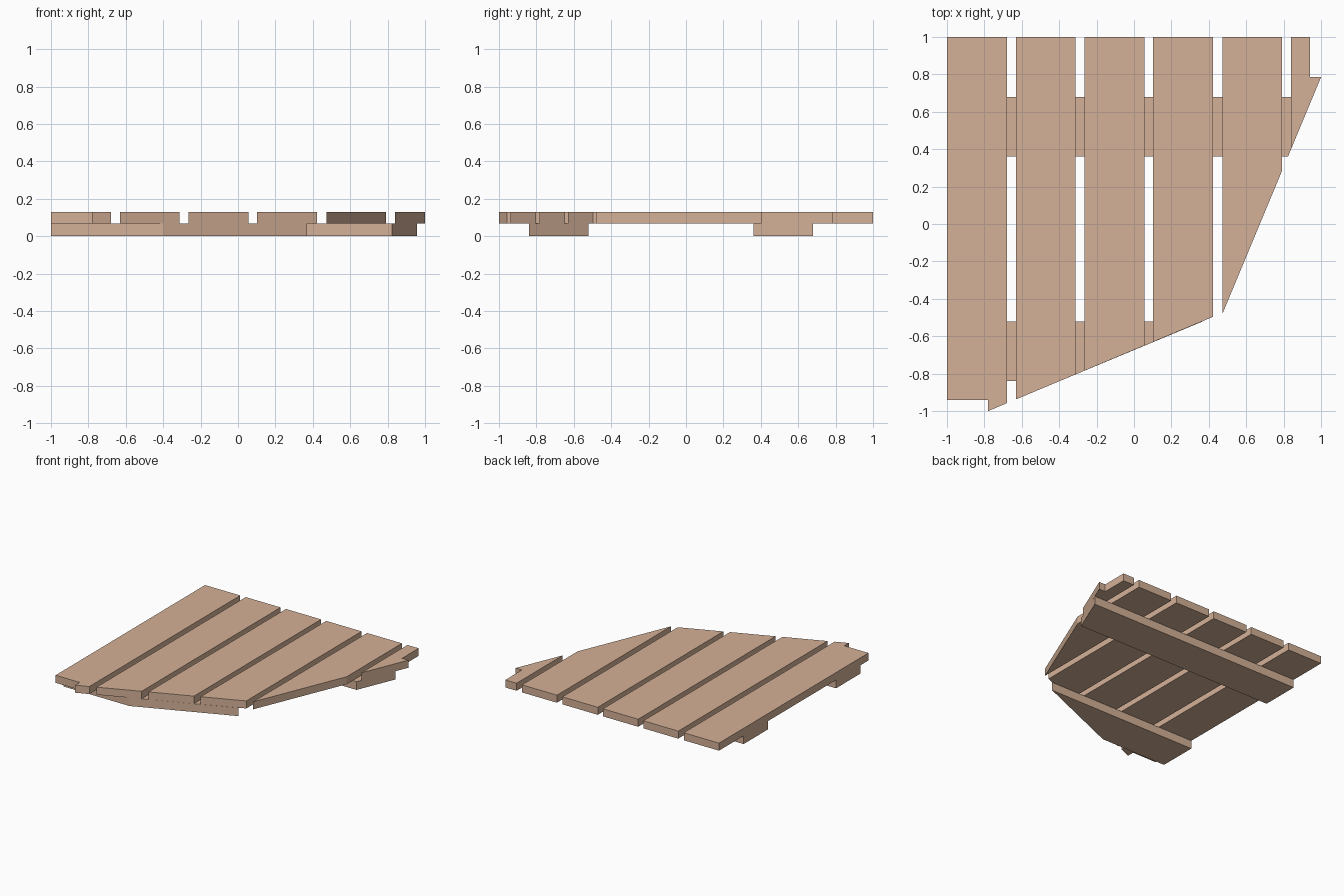
import bpy, bmesh

if "Cube" in bpy.data.objects:
    bpy.data.objects.remove(bpy.data.objects["Cube"])

wood = bpy.data.materials.new("wood")
wood.diffuse_color = (0.66, 0.44, 0.31, 1)
wood.use_nodes = True
wood.node_tree.nodes["Principled BSDF"].inputs["Base Color"].default_value = wood.diffuse_color


def prism(name, outline, z0, z1):
    """Extrude a flat outline (counter-clockwise) from z0 to z1."""
    bm = bmesh.new()
    face = bm.faces.new([bm.verts.new((x, y, z0)) for x, y in outline])
    ext = bmesh.ops.extrude_face_region(bm, geom=[face], use_keep_orig=True)
    for v in ext["geom"]:
        if isinstance(v, bmesh.types.BMVert):
            v.co.z = z1
    bmesh.ops.recalc_face_normals(bm, faces=bm.faces)
    mesh = bpy.data.meshes.new(name)
    bm.to_mesh(mesh)
    bm.free()
    mesh.materials.append(wood)
    obj = bpy.data.objects.new(name, mesh)
    bpy.context.collection.objects.link(obj)
    return obj


# The two broken edges of the platform
def front_cut(x):
    return -1.0 + (x + 0.78) * 0.419


def side_cut(x):
    return 0.785 + (x - 1.0) * 2.4


MID, TOP = 0.068, 0.13

# Left plank, with a small step at its front end
prism("plank_left", [(-1, -0.94), (-0.78, -0.94), (-0.78, -1), (-0.68, front_cut(-0.68)),
                     (-0.68, 1), (-1, 1)], MID, TOP)

# Middle planks, each cut off along a broken edge
for i, (x0, x1, cut) in enumerate([(-0.63, -0.313, front_cut), (-0.265, 0.055, front_cut),
                                   (0.102, 0.423, front_cut), (0.473, 0.79, side_cut)]):
    prism(f"plank_{i + 2}", [(x0, cut(x0)), (x1, cut(x1)), (x1, 1), (x0, 1)], MID, TOP)

# Right plank remnant, with a step at its tip
prism("plank_right", [(0.84, side_cut(0.84)), (1, 0.785), (0.942, 0.785),
                      (0.942, 1), (0.84, 1)], MID, TOP)

# Cross beams underneath, cut by the same broken edges
prism("rear_beam", [(-1, 0.362), (0.824, 0.362), (0.956, 0.68), (-1, 0.68)], 0, MID)
prism("front_beam", [(-1, -0.84), (-0.398, -0.84), (0.37, -0.52), (-1, -0.52)], 0, MID)
